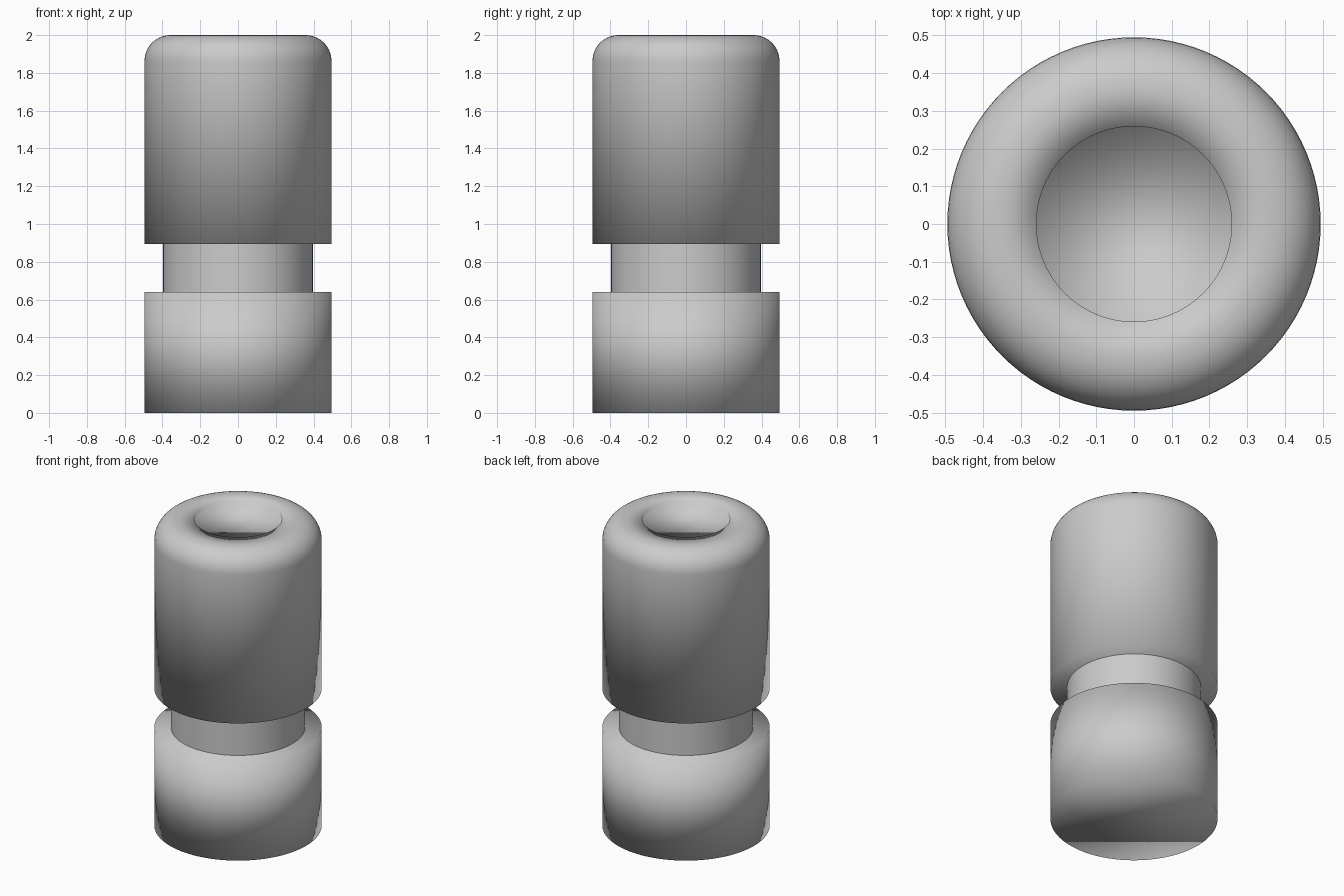
import bpy, bmesh, math

if "Cube" in bpy.data.objects:
    bpy.data.objects.remove(bpy.data.objects["Cube"])

SEGMENTS = 96
R = 0.495          # outer radius of both barrels


def lathe(name, profile):
    """Spin (radius, z) points, listed bottom to top, and close both ends with a flat cap."""
    bm = bmesh.new()
    rings = []
    for r, z in profile:
        rings.append([bm.verts.new((r * math.cos(a), r * math.sin(a), z))
                      for a in (2 * math.pi * i / SEGMENTS for i in range(SEGMENTS))])
    for low, high in zip(rings, rings[1:]):
        for i in range(SEGMENTS):
            j = (i + 1) % SEGMENTS
            bm.faces.new((low[i], low[j], high[j], high[i]))
    bm.faces.new(rings[0][::-1])
    bm.faces.new(rings[-1])
    for f in bm.faces:
        f.smooth = True
    mesh = bpy.data.meshes.new(name)
    bm.to_mesh(mesh)
    bm.free()
    obj = bpy.data.objects.new(name, mesh)
    bpy.context.collection.objects.link(obj)
    return obj


# Lower barrel, softly shaded across its rims
lathe("lower_barrel", [(R, 0.0), (R, 0.64)])

# Narrow neck between the barrels, with crisp ends
neck = lathe("neck", [(0.396, 0.62), (0.396, 0.915)])
bpy.context.view_layer.objects.active = neck
neck.select_set(True)
bpy.ops.object.shade_smooth_by_angle(angle=math.radians(40))

# Upper barrel: rounded shoulder, flat rim and a shallow round recess
bevel = 0.137
shoulder = [(R - bevel + bevel * math.cos(t), 2 - bevel + bevel * math.sin(t))
            for t in (math.pi / 2 * k / 10 for k in range(11))]
lathe("upper_barrel", [(R, 0.895)] + shoulder + [(0.259, 2.0), (0.259, 1.965)])
